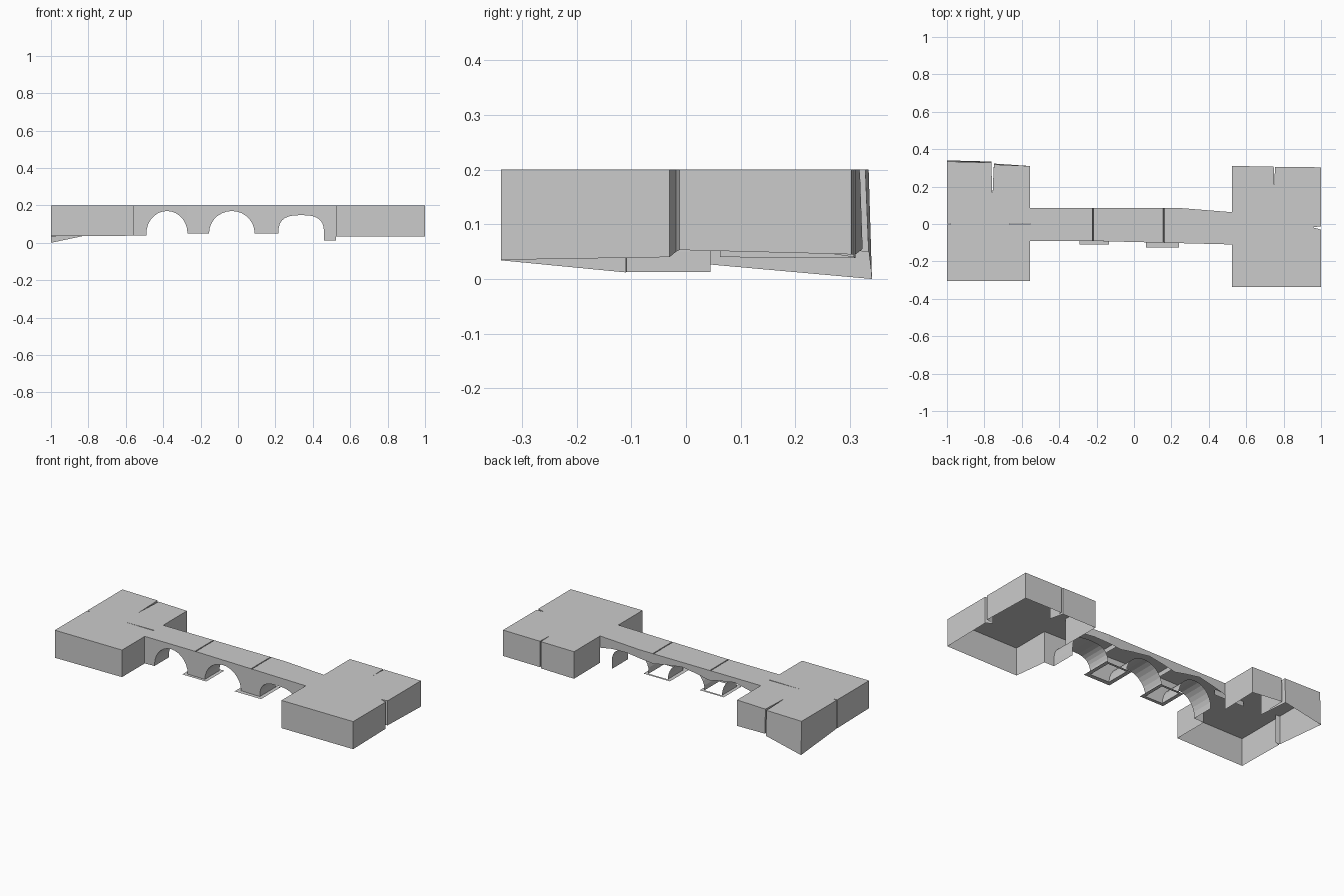
import bpy
import math

if "Cube" in bpy.data.objects:
    bpy.data.objects.remove(bpy.data.objects["Cube"])

TOP = 0.2


def make(name, verts, faces):
    me = bpy.data.meshes.new(name)
    me.from_pydata(verts, [], faces)
    me.update()
    ob = bpy.data.objects.new(name, me)
    bpy.context.collection.objects.link(ob)
    return ob


def bank(name, outline, open_edges):
    """Open-bottomed block: outline points are (x, y, bottom z, outward lean)."""
    n = len(outline)
    verts = [(x, y, TOP) for x, y, z, d in outline]
    verts += [(x, y + d, z) for x, y, z, d in outline]
    faces = [list(range(n))]
    for i in range(n):
        if i not in open_edges:
            j = (i + 1) % n
            faces.append([j, i, n + i, n + j])
    make(name, verts, faces)


# Left bank, counter-clockwise, with V-shaped cracks in its edges
bank("left_bank", [
    (-1, -.305, .035, 0), (-.555, -.305, .038, 0), (-.555, -.09, .038, 0),
    (-.555, -.003, .17, 0), (-.755, 0, .17, 0), (-.555, .003, .17, 0),
    (-.555, .085, .04, 0), (-.555, .31, .045, 0),
    (-.749, .318, .055, .005), (-.757, .14, .06, 0), (-.763, .328, .05, .006),
    (-1, .334, 0, .006), (-1, .004, .03, 0), (-.973, 0, .035, 0), (-1, -.004, .03, 0),
], {2, 5})

# Right bank
bank("right_bank", [
    (.525, -.338, .034, 0), (1, -.338, .035, 0), (1, -.03, .04, 0),
    (.955, -.018, .05, 0), (1, -.012, .053, 0), (1, .303, .045, 0),
    (.754, .306, .045, 0), (.75, .205, .055, 0), (.747, .307, .04, 0),
    (.525, .31, .038, 0), (.525, .062, .04, 0), (.525, -.11, .012, 0),
], {10})


def y_front(x):
    return -.09 - max(0, x + .25) * .025


def y_back(x):
    return .085 - max(0, x - .25) * .08


# Arch profiles: centre, half width, crown height, roundness
ARCHES = [(-.38, .11, .17, 2), (-.033, .122, .17, 2), (.338, .122, .148, 2.8)]
FOOT, SOFFIT_BACK = .05, .045


def arch_points(c, r, crown, power, steps=14):
    pts = []
    for i in range(steps + 1):
        a = math.pi * (1 - i / steps)
        ca, sa = math.cos(a), abs(math.sin(a))
        pts.append((c + r * math.copysign(abs(ca) ** (2 / power), ca),
                    FOOT + (crown - FOOT) * sa ** (2 / power)))
    return pts


def strip(name, lower, upper):
    n = len(lower)
    make(name, lower + upper,
         [[i, i + 1, n + i + 1, n + i] for i in range(n - 1)])


# Front spandrel wall and arch undersides
curves = [arch_points(*a) for a in ARCHES]
curves[0].insert(0, (-.49, .04))
curves[2].append((.46, .013))
profile = [(-.555, .038)] + [p for c in curves for p in c] + [(.525, .013)]
strip("front_wall", [(x, y_front(x), z) for x, z in profile],
      [(x, y_front(x), TOP) for x, z in profile])
for c in curves:
    strip("arch_underside", [(x, y_front(x), z) for x, z in c],
          [(x, SOFFIT_BACK, z) for x, z in c])

# Shallow back wall with a wavy lower edge
wave = [(-.555, .13), (-.48, .15), (-.38, .172), (-.28, .155), (-.21, .14), (-.14, .155),
        (-.035, .172), (.08, .155), (.16, .14), (.24, .148), (.34, .155), (.44, .148), (.525, .13)]
strip("back_wall", [(x, y_back(x), TOP) for x, z in wave],
      [(x, y_back(x), z) for x, z in wave])

# Deck slabs separated by narrow cracks
slabs = [(-.555, -.222), (-.216, .156), (.162, .525)]
for a, b in slabs:
    xs = [a] + [x for x in (-.1, .25) if a < x < b] + [b]
    strip("deck", [(x, y_front(x), TOP) for x in xs],
          [(x, y_back(x), TOP) for x in xs])

# V-shaped crack grooves across the deck
for x in (-.219, .159):
    pts = [(x - .003, TOP), (x, TOP - .025), (x + .003, TOP)]
    strip("deck_crack", [(u, y_front(u), z) for u, z in pts],
          [(u, y_back(u), z) for u, z in pts])

# Flat flanges around the two pier feet, open in the middle
for x0, x1, out, yf in ((-.27, -.155, .022, -.11), (.089, .216, .024, -.125)):
    inner = [(x0, y_front(x0)), (x1, y_front(x1)), (x1, SOFFIT_BACK), (x0, SOFFIT_BACK)]
    outer = [(x0 - out, yf), (x1 + out, yf), (x1 + out, .06), (x0 - out, .06)]
    make("pier_flange", [(x, y, FOOT) for x, y in inner + outer],
         [[4 + i, 4 + (i + 1) % 4, (i + 1) % 4, i] for i in range(4)])
